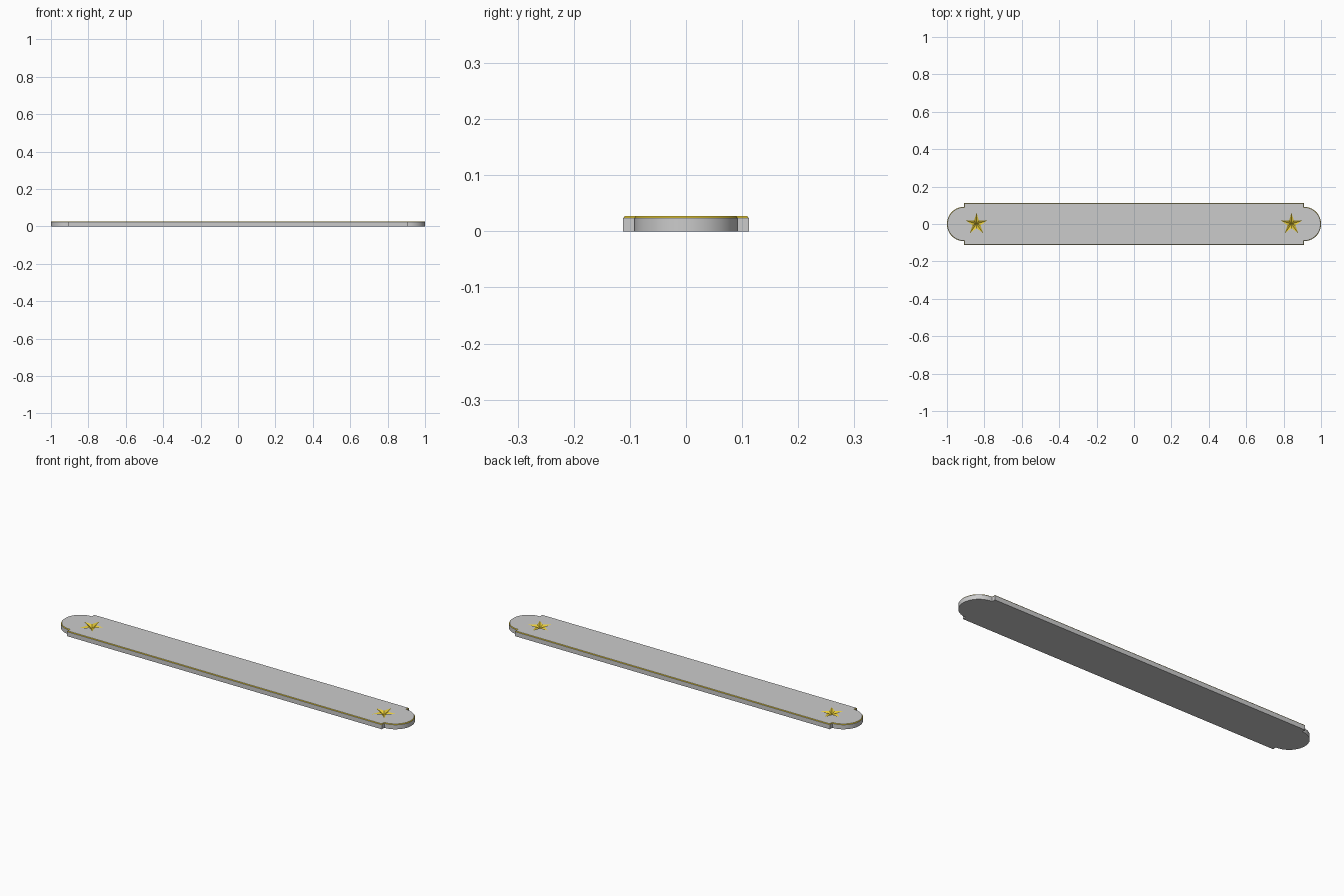
import bpy, bmesh
from math import sin, cos, pi, radians
from mathutils import Vector

if "Cube" in bpy.data.objects:
    bpy.data.objects.remove(bpy.data.objects["Cube"])

END_X, END_R, HALF_W = 0.908, 0.092, 0.112
Z_SIDE, Z_TOP, INSET = 0.0235, 0.027, 0.003
STAR_X, STAR_R, STAR_IN, STAR_DEPTH = 0.842, 0.06, 0.022, 0.012
ARC = 32

gold = bpy.data.materials.new("gold")
gold.diffuse_color = (0.80, 0.60, 0.04, 1)
gold.use_nodes = True
gold.node_tree.nodes["Principled BSDF"].inputs["Base Color"].default_value = gold.diffuse_color


def outline():
    # counter-clockwise bar with a narrower round end on each side
    half = [Vector((END_X + END_R * cos(a), END_R * sin(a)))
            for a in (-pi / 2 + pi * i / ARC for i in range(ARC + 1))]
    half.append(Vector((END_X, HALF_W)))
    half.insert(0, Vector((END_X, -HALF_W)))
    return half + [-p for p in half]


def inset(pts, d):
    # mitred inward offset of a counter-clockwise loop
    out = []
    for i, p in enumerate(pts):
        a = (p - pts[i - 1]).normalized()
        b = (pts[(i + 1) % len(pts)] - p).normalized()
        n1, n2 = Vector((-a.y, a.x)), Vector((-b.y, b.x))
        out.append(p + (n1 + n2) * (d / (1 + n1.dot(n2))))
    return out


def star(cx):
    pts = []
    for i in range(10):
        r, a = (STAR_IN if i % 2 else STAR_R), pi / 2 + i * pi / 5
        pts.append(Vector((cx + r * cos(a), r * sin(a))))
    return pts


def ring(bm, pts, z):
    return [bm.verts.new((p.x, p.y, z)) for p in pts]


def bridge(bm, low, high):
    n = len(low)
    for i in range(n):
        j = (i + 1) % n
        bm.faces.new((low[i], low[j], high[j], high[i]))


def finish(bm, name, mat=None, smooth=True):
    me = bpy.data.meshes.new(name)
    bm.to_mesh(me)
    bm.free()
    ob = bpy.data.objects.new(name, me)
    bpy.context.collection.objects.link(ob)
    if mat:
        me.materials.append(mat)
    if smooth:
        bpy.ops.object.select_all(action='DESELECT')
        ob.select_set(True)
        bpy.context.view_layer.objects.active = ob
        bpy.ops.object.shade_smooth_by_angle(angle=radians(30))
    return ob


outer = outline()
inner = inset(outer, INSET)

# plate: underside, side wall and top with star-shaped openings
bm = bmesh.new()
low = ring(bm, outer, 0)
bridge(bm, low, ring(bm, outer, Z_SIDE))
bm.faces.new(low[::-1])
edges = []
for loop in (inner, star(-STAR_X), star(STAR_X)):
    vs = ring(bm, loop, Z_TOP)
    edges += [bm.edges.new((vs[i - 1], vs[i])) for i in range(len(vs))]
fill = bmesh.ops.triangle_fill(bm, edges=edges, use_beauty=True, normal=(0, 0, 1))
for f in fill["geom"]:
    if isinstance(f, bmesh.types.BMFace):
        f.normal_update()
        if f.normal.z < 0:
            f.normal_flip()
finish(bm, "plate")

# gold bevel running round the top edge
bm = bmesh.new()
bridge(bm, ring(bm, outer, Z_SIDE), ring(bm, inner, Z_TOP))
finish(bm, "edge_trim", gold)

# faceted stars sunk into the top
for side, name in ((-1, "star_left"), (1, "star_right")):
    bm = bmesh.new()
    rim = ring(bm, star(side * STAR_X), Z_TOP)
    mid = bm.verts.new((side * STAR_X, 0, Z_TOP - STAR_DEPTH))
    for i in range(10):
        bm.faces.new((rim[i], rim[(i + 1) % 10], mid))
    finish(bm, name, gold, smooth=False)
